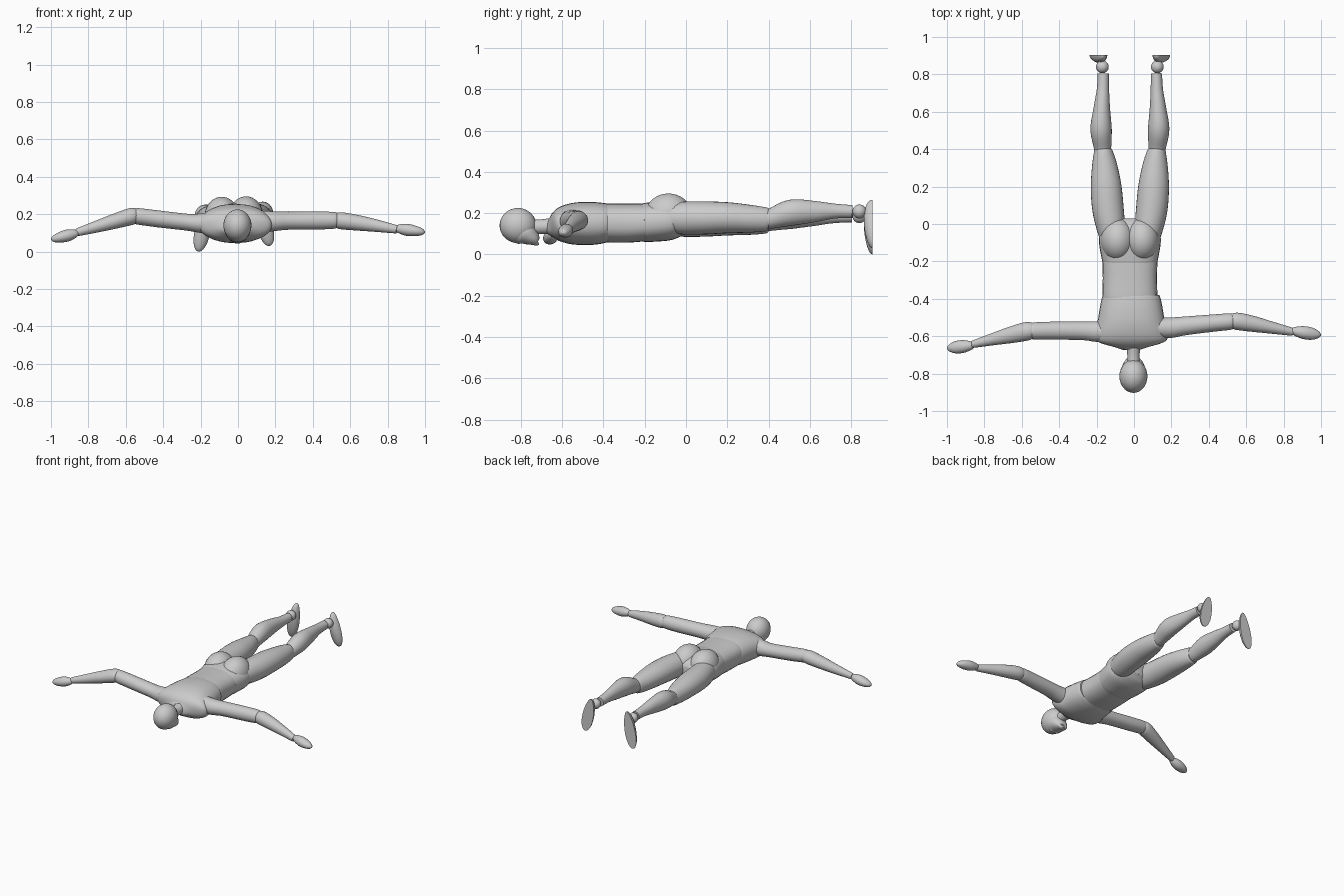
import bpy, bmesh, math
from mathutils import Vector

MID = -0.022  # body centre line


def finish(name, bm, angle=40):
    bmesh.ops.recalc_face_normals(bm, faces=bm.faces)
    me = bpy.data.meshes.new(name)
    bm.to_mesh(me)
    bm.free()
    ob = bpy.data.objects.new(name, me)
    bpy.context.collection.objects.link(ob)
    bpy.ops.object.select_all(action='DESELECT')
    bpy.context.view_layer.objects.active = ob
    ob.select_set(True)
    bpy.ops.object.shade_smooth_by_angle(angle=math.radians(angle))
    return ob


def spline(p, t):
    # Catmull-Rom interpolation through section rows
    i = min(int(t), len(p) - 2)
    f = t - i
    a, b, c, d = p[max(i - 1, 0)], p[i], p[i + 1], p[min(i + 2, len(p) - 1)]
    return [0.5 * (2 * q + (r - o) * f + (2 * o - 5 * q + 4 * r - s) * f * f
                   + (3 * q - o - 3 * r + s) * f ** 3) for o, q, r, s in zip(a, b, c, d)]


def loft(name, rows, power=2.0, seg=28, steps=5):
    # rows: x, y, z, half width, half height
    n = (len(rows) - 1) * steps
    pts = [spline(rows, k / steps) for k in range(n + 1)]
    bm = bmesh.new()
    rings = []
    for k, p in enumerate(pts):
        tan = Vector(pts[min(k + 1, n)][:3]) - Vector(pts[max(k - 1, 0)][:3])
        side = tan.cross(Vector((0, 0, 1))).normalized()
        up = side.cross(tan).normalized()
        ring = []
        for j in range(seg):
            a = 2 * math.pi * j / seg
            c, s = math.cos(a), math.sin(a)
            u = math.copysign(abs(c) ** (2 / power), c) * max(p[3], 0.001)
            v = math.copysign(abs(s) ** (2 / power), s) * max(p[4], 0.001)
            ring.append(bm.verts.new(Vector(p[:3]) + side * u + up * v))
        rings.append(ring)
    for r0, r1 in zip(rings, rings[1:]):
        for j in range(seg):
            bm.faces.new((r0[j], r0[(j + 1) % seg], r1[(j + 1) % seg], r1[j]))
    bm.faces.new(rings[0])
    bm.faces.new(rings[-1])
    return finish(name, bm)


def ellipsoid(name, centre, radii):
    bm = bmesh.new()
    bmesh.ops.create_uvsphere(bm, u_segments=28, v_segments=18, radius=1)
    for v in bm.verts:
        v.co = Vector([c + r * q for c, r, q in zip(centre, radii, v.co)])
    return finish(name, bm)


def along_y(rows, x=MID):
    # y, half width, bottom z, top z
    return [(x, y, (lo + hi) / 2, w, (hi - lo) / 2) for y, w, lo, hi in rows]


# head, jaw and neck
ellipsoid("head", (-0.003, -0.814, 0.14), (0.075, 0.089, 0.085))
loft("jaw", along_y([(-0.875, 0.02, 0.085, 0.13), (-0.85, 0.05, 0.062, 0.16), (-0.79, 0.066, 0.048, 0.17),
                     (-0.745, 0.052, 0.04, 0.12), (-0.722, 0.032, 0.04, 0.078),
                     (-0.715, 0.012, 0.05, 0.066)], -0.003))
loft("neck", along_y([(-0.76, 0.034, 0.1, 0.17), (-0.70, 0.033, 0.1, 0.17), (-0.63, 0.04, 0.1, 0.18)], -0.003))

# torso
loft("chest", along_y([(-0.672, 0.045, 0.105, 0.17), (-0.655, 0.10, 0.088, 0.185), (-0.625, 0.185, 0.065, 0.215),
                       (-0.58, 0.195, 0.052, 0.24), (-0.52, 0.18, 0.046, 0.253), (-0.45, 0.168, 0.047, 0.254),
                       (-0.40, 0.158, 0.055, 0.25), (-0.38, 0.15, 0.06, 0.246)], -0.015), 2.3)
loft("abdomen", along_y([(-0.395, 0.145, 0.06, 0.245), (-0.385, 0.147, 0.058, 0.247), (-0.29, 0.145, 0.057, 0.246),
                         (-0.20, 0.147, 0.064, 0.246), (-0.19, 0.145, 0.066, 0.244)]), 2.5)
loft("pelvis", along_y([(-0.202, 0.146, 0.062, 0.246), (-0.19, 0.15, 0.06, 0.25), (-0.10, 0.165, 0.066, 0.26),
                        (-0.05, 0.158, 0.078, 0.255), (-0.005, 0.12, 0.1, 0.235),
                        (0.025, 0.06, 0.13, 0.2)]), 2.4)

for s, tag in ((-1, "left"), (1, "right")):
    dz = 0.022 if s > 0 else 0.0
    X = lambda x: MID + s * x
    # buttock
    ellipsoid("buttock_" + tag, (X(0.065), -0.085, 0.187 + dz * 0.1), (0.092, 0.115, 0.106))
    # thigh and calf
    loft("thigh_" + tag, [(X(0.09), -0.10, 0.165 + dz / 2, 0.06, 0.06), (X(0.10), -0.03, 0.165 + dz / 2, 0.075, 0.078),
                          (X(0.117), 0.08, 0.166 + dz / 2, 0.084, 0.08), (X(0.127), 0.2, 0.167 + dz / 2, 0.082, 0.075),
                          (X(0.135), 0.31, 0.162 + dz / 2, 0.068, 0.067),
                          (X(0.142), 0.385, 0.159 + dz / 2, 0.051, 0.058),
                          (X(0.143), 0.402, 0.158 + dz / 2, 0.044, 0.05)])
    loft("calf_" + tag, [(X(0.145), 0.385, 0.158 + dz / 2, 0.042, 0.045), (X(0.147), 0.42, 0.165 + dz / 2, 0.048, 0.05),
                         (X(0.154), 0.51, 0.187 + dz * 0.7, 0.057, 0.063), (X(0.150), 0.62, 0.19 + dz * 0.8, 0.044, 0.052),
                         (X(0.144), 0.72, 0.188 + dz, 0.033, 0.036), (X(0.142), 0.805, 0.186 + dz, 0.03, 0.031)])
    # ankle ball
    ellipsoid("ankle_" + tag, (X(0.147), 0.84, 0.186 + dz), (0.034, 0.034, 0.034))
    # foot: half dome with flat sole facing backwards, toes down and outwards
    bm = bmesh.new()
    bmesh.ops.create_uvsphere(bm, u_segments=32, v_segments=20, radius=1)
    bmesh.ops.bisect_plane(bm, geom=bm.verts[:] + bm.edges[:] + bm.faces[:], plane_co=(0, 0, 0),
                           plane_no=(0, 1, 0), clear_outer=True, dist=1e-4)
    bmesh.ops.holes_fill(bm, edges=[e for e in bm.edges if e.is_boundary])
    lo, hi = (0.03, 0.265) if s > 0 else (0.0, 0.253)
    for v in bm.verts:
        x, y, z = v.co
        v.co = (X(0.165 - 0.022 * z) + x * (0.042 - 0.008 * z), 0.903 + y * (0.041 + 0.008 * z),
                (lo + hi) / 2 + z * (hi - lo) / 2)
    finish("foot_" + tag, bm)

# arms: x, y, z, half width, half height
loft("upper_arm_left", [(-0.13, -0.575, 0.155, 0.055, 0.06), (-0.20, -0.575, 0.152, 0.055, 0.052),
                        (-0.27, -0.571, 0.157, 0.05, 0.045), (-0.42, -0.57, 0.174, 0.048, 0.045),
                        (-0.53, -0.572, 0.188, 0.046, 0.044), (-0.55, -0.573, 0.19, 0.04, 0.04)])
loft("upper_arm_right", [(0.11, -0.555, 0.16, 0.055, 0.06), (0.19, -0.555, 0.162, 0.055, 0.053),
                         (0.27, -0.545, 0.165, 0.05, 0.048), (0.42, -0.53, 0.166, 0.046, 0.048),
                         (0.51, -0.522, 0.167, 0.044, 0.045), (0.53, -0.521, 0.167, 0.038, 0.04)])
loft("forearm_left", [(-0.535, -0.57, 0.193, 0.038, 0.036), (-0.57, -0.573, 0.188, 0.049, 0.045),
                      (-0.65, -0.591, 0.165, 0.045, 0.041), (-0.75, -0.615, 0.135, 0.033, 0.032),
                      (-0.85, -0.64, 0.106, 0.021, 0.022), (-0.865, -0.643, 0.102, 0.018, 0.019)])
loft("forearm_right", [(0.515, -0.521, 0.168, 0.036, 0.036), (0.55, -0.52, 0.165, 0.046, 0.045),
                       (0.63, -0.533, 0.155, 0.043, 0.042), (0.73, -0.553, 0.14, 0.033, 0.034),
                       (0.83, -0.573, 0.122, 0.023, 0.024), (0.85, -0.577, 0.118, 0.02, 0.021)])

# hands: flat almond shapes
for tag, s, a, b in (("left", -1, (0.855, -0.648, 0.1), (1.0, -0.665, 0.064)),
                     ("right", 1, (0.84, -0.57, 0.125), (1.0, -0.595, 0.103))):
    rows = []
    for t, w, h in ((0, 0.012, 0.012), (0.12, 0.023, 0.023), (0.4, 0.034, 0.032),
                    (0.7, 0.032, 0.027), (0.92, 0.018, 0.016), (1, 0.002, 0.002)):
        p = Vector(a).lerp(Vector(b), t)
        rows.append((s * p.x, p.y, p.z, w, h))
    loft("hand_" + tag, rows)
